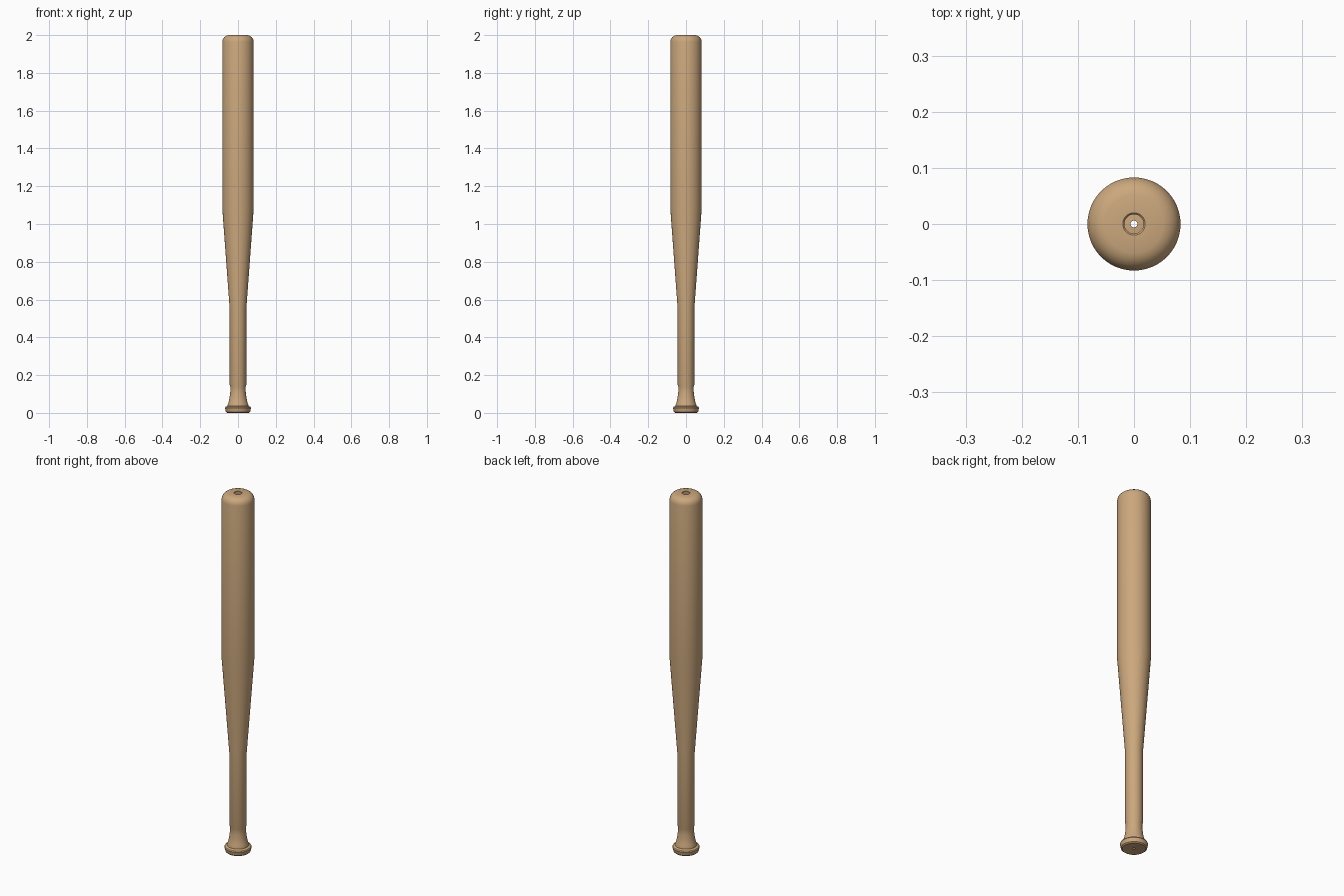
import bpy, bmesh, math

if "Cube" in bpy.data.objects:
    bpy.data.objects.remove(bpy.data.objects["Cube"])

SEGMENTS = 48

wood = bpy.data.materials.new("light_wood")
wood.diffuse_color = (0.60, 0.39, 0.205, 1)
wood.use_nodes = True
wood.node_tree.nodes["Principled BSDF"].inputs["Base Color"].default_value = wood.diffuse_color


def lathe(name, profile, material):
    """Spin a list of (radius, height) points around the z axis."""
    bm = bmesh.new()
    rings = []
    for r, z in profile:
        ring = []
        for i in range(SEGMENTS):
            a = 2 * math.pi * i / SEGMENTS
            ring.append(bm.verts.new((r * math.cos(a), r * math.sin(a), z)))
        rings.append(ring)
    for low, high in zip(rings, rings[1:]):
        for i in range(SEGMENTS):
            j = (i + 1) % SEGMENTS
            bm.faces.new((low[i], low[j], high[j], high[i]))
    mesh = bpy.data.meshes.new(name)
    bm.to_mesh(mesh)
    bm.free()
    mesh.materials.append(material)
    obj = bpy.data.objects.new(name, mesh)
    bpy.context.collection.objects.link(obj)
    bpy.ops.object.select_all(action='DESELECT')
    obj.select_set(True)
    bpy.context.view_layer.objects.active = obj
    bpy.ops.object.shade_smooth_by_angle(angle=math.radians(30))
    return obj


# hollow bat: small openings in the knob and the barrel tip
knob = [(0.006, 0.003), (0.03, 0.001), (0.058, 0.0), (0.064, 0.005),
        (0.069, 0.026), (0.066, 0.032), (0.055, 0.037)]
flare = [(0.055, 0.042), (0.050, 0.055), (0.045, 0.08),
         (0.041, 0.11), (0.041, 0.14)]
handle = [(0.044, 0.15), (0.044, 0.55)]
barrel = [(0.083, 1.08), (0.083, 1.965)]
tip = [(0.080, 1.979), (0.073, 1.989), (0.064, 1.996),
       (0.052, 2.0), (0.020, 2.0), (0.017, 1.997)]

lathe("baseball_bat", knob + flare + handle + barrel + tip, wood)
